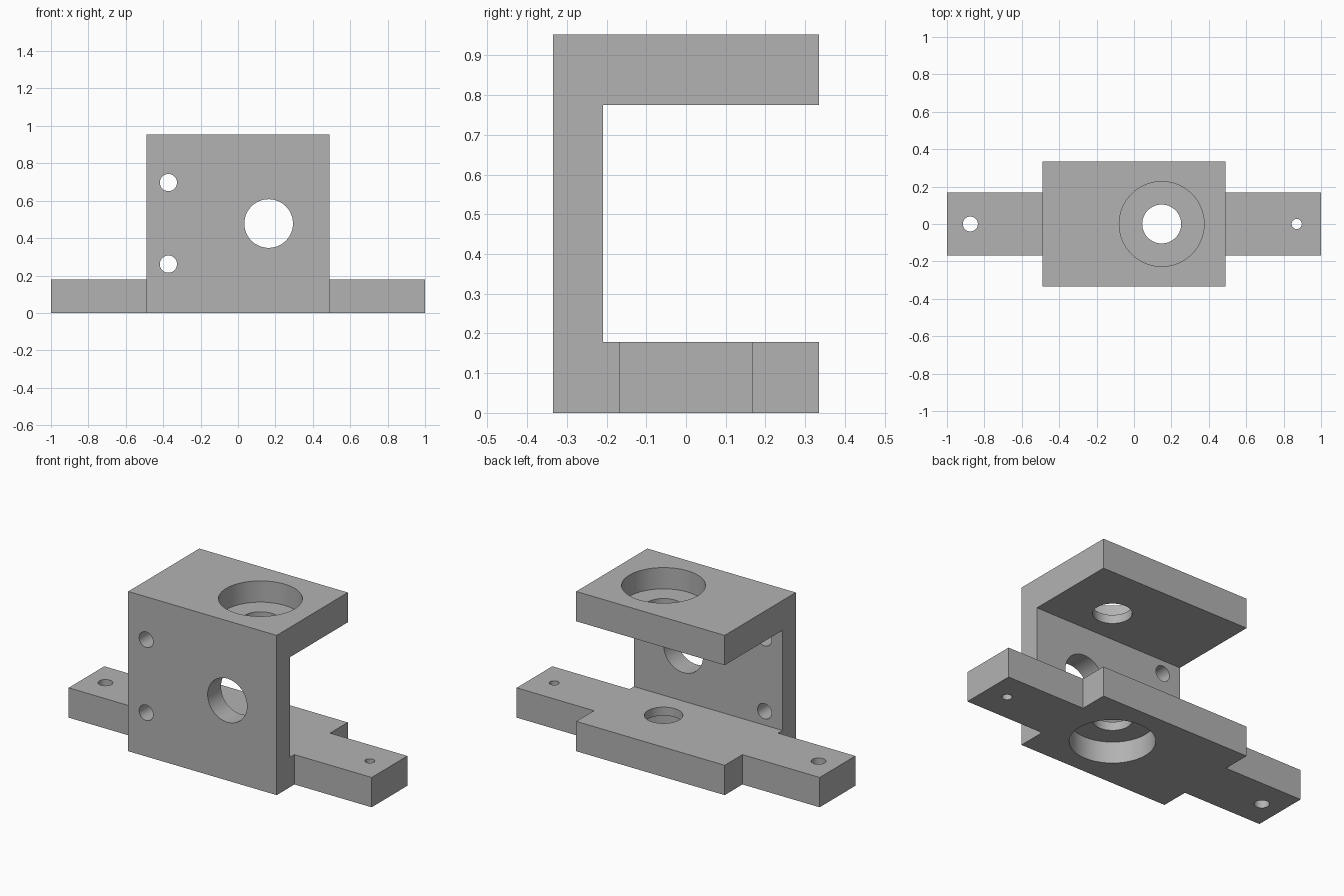
import bpy, bmesh, math
from mathutils import Matrix, Vector

if "Cube" in bpy.data.objects:
    bpy.data.objects.remove(bpy.data.objects["Cube"])

GREY = (0.45, 0.45, 0.45, 1)
metal = bpy.data.materials.new("plain grey metal")
metal.use_nodes = True
metal.diffuse_color = GREY
metal.node_tree.nodes["Principled BSDF"].inputs["Base Color"].default_value = GREY

HALF_W, HALF_D, TOP = 0.49, 0.335, 0.953
PLATE, WALL = 0.178, 0.126      # plate height and front wall thickness
LUG_D = 0.168                   # half depth of the side lugs
BORE_X, BORE_DEPTH = 0.148, 0.127


def make_object(name, bm):
    bmesh.ops.recalc_face_normals(bm, faces=bm.faces)
    mesh = bpy.data.meshes.new(name)
    bm.to_mesh(mesh)
    bm.free()
    mesh.materials.append(metal)
    obj = bpy.data.objects.new(name, mesh)
    bpy.context.collection.objects.link(obj)
    return obj


def prism(name, outline, direction):
    """Extrude a closed outline along a direction."""
    bm = bmesh.new()
    face = bm.faces.new([bm.verts.new(p) for p in outline])
    new = bmesh.ops.extrude_face_region(bm, geom=[face])["geom"]
    verts = [v for v in new if isinstance(v, bmesh.types.BMVert)]
    bmesh.ops.translate(bm, verts=verts, vec=Vector(direction))
    return make_object(name, bm)


def cylinder(name, centre, radius, length, along_y=False):
    bm = bmesh.new()
    turn = Matrix.Rotation(math.pi / 2 if along_y else 0, 4, "X")
    bmesh.ops.create_cone(bm, cap_ends=True, segments=64, radius1=radius,
                          radius2=radius, depth=length,
                          matrix=Matrix.Translation(centre) @ turn)
    return make_object(name, bm)


def combine(target, tool, operation):
    """Apply a boolean and discard the tool object."""
    tool.hide_render = True
    mod = target.modifiers.new(tool.name, "BOOLEAN")
    mod.operation, mod.solver, mod.object = operation, "EXACT", tool
    bpy.context.view_layer.objects.active = target
    bpy.ops.object.modifier_apply(modifier=mod.name)
    bpy.data.objects.remove(tool)


# C-shaped channel, open at the back
inner = -HALF_D + WALL
side = [(-HALF_D, 0), (HALF_D, 0), (HALF_D, PLATE), (inner, PLATE),
        (inner, TOP - PLATE), (HALF_D, TOP - PLATE), (HALF_D, TOP), (-HALF_D, TOP)]
bracket = prism("bracket", [(-HALF_W, y, z) for y, z in side], (2 * HALF_W, 0, 0))

# Mounting lugs on both sides, fused into the base
lugs = prism("lugs", [(-1, -LUG_D, 0), (1, -LUG_D, 0), (1, LUG_D, 0), (-1, LUG_D, 0)],
             (0, 0, PLATE))
combine(bracket, lugs, "UNION")

# Shaft hole through both plates, with a bearing seat on each outer face
combine(bracket, cylinder("shaft_hole", (BORE_X, 0, TOP / 2), 0.104, 2), "DIFFERENCE")
for z in (0, TOP):
    combine(bracket, cylinder("bearing_seat", (BORE_X, 0, z), 0.227, 2 * BORE_DEPTH),
            "DIFFERENCE")

# Front wall holes: one large, two small
for x, z, r in ((0.164, 0.478, 0.13), (-0.372, 0.697, 0.046), (-0.372, 0.261, 0.046)):
    combine(bracket, cylinder("wall_hole", (x, -HALF_D, z), r, 0.4, True), "DIFFERENCE")

# Lug screw holes
for x, r in ((-0.875, 0.04), (0.87, 0.027)):
    combine(bracket, cylinder("lug_hole", (x, 0, 0), r, 1), "DIFFERENCE")

# Smooth bores, crisp edges
bpy.ops.object.select_all(action="DESELECT")
bracket.select_set(True)
bpy.context.view_layer.objects.active = bracket
bpy.ops.object.shade_smooth_by_angle(angle=math.radians(30))
